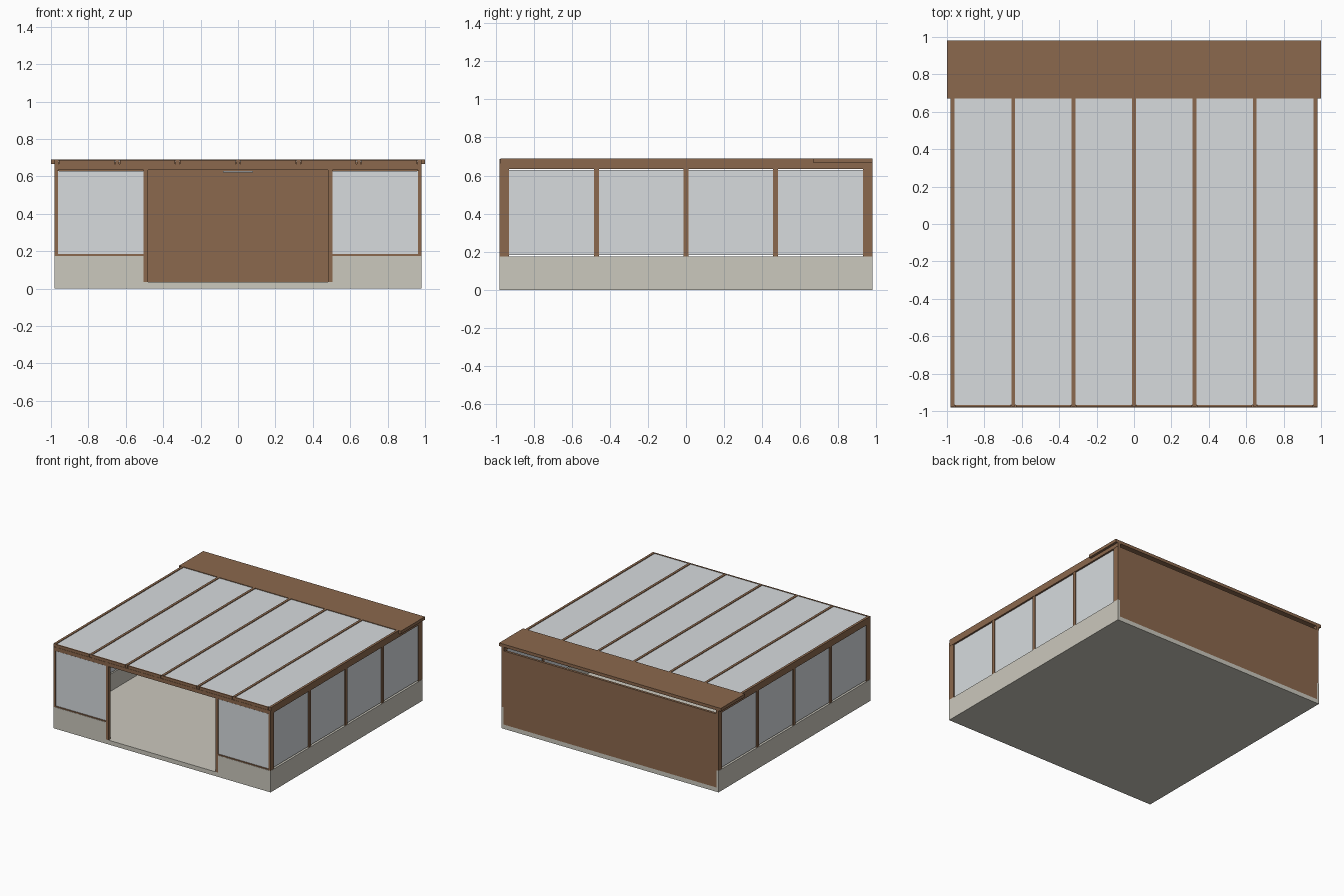
import bpy

if "Cube" in bpy.data.objects:
    bpy.data.objects.remove(bpy.data.objects["Cube"])

def material(name, rgb):
    m = bpy.data.materials.new(name)
    m.diffuse_color = (*rgb, 1)
    m.use_nodes = True
    m.node_tree.nodes["Principled BSDF"].inputs["Base Color"].default_value = m.diffuse_color
    return m

WOOD = material("brown_wood", (0.26, 0.14, 0.075))
STONE = material("cream_stone", (0.60, 0.58, 0.51))
GLASS = material("pale_glass", (0.68, 0.71, 0.73))

def box(name, x, y, z, mat):
    """Box from (min, max) ranges."""
    bpy.ops.mesh.primitive_cube_add(size=1, location=[(a + b) / 2 for a, b in (x, y, z)])
    o = bpy.context.object
    o.name = name
    o.scale = [b - a for a, b in (x, y, z)]
    bpy.ops.object.transform_apply(location=False, rotation=False, scale=True)
    o.data.materials.append(mat)
    return o

def pair(name, x, y, z, mat):
    """Same box on the right and mirrored to the left."""
    box(name + "_right", x, y, z, mat)
    box(name + "_left", (-x[1], -x[0]), y, z, mat)

# floor slab
box("floor_slab", (-0.98, 0.98), (-0.98, 0.98), (0, 0.035), STONE)

# low walls
pair("side_low_wall", (0.96, 0.98), (-0.98, 0.98), (0.035, 0.175), STONE)
pair("front_low_wall", (0.505, 0.96), (-0.98, -0.96), (0.035, 0.175), STONE)
pair("front_sill", (0.505, 0.965), (-0.978, -0.96), (0.175, 0.184), WOOD)

# solid back wall
box("back_wall", (-0.96, 0.96), (0.96, 0.98), (0.035, 0.635), WOOD)

# side posts, glazing and top rail
edges = [(-0.965, -0.93), (-0.483, -0.457), (-0.013, 0.013), (0.457, 0.483), (0.93, 0.98)]
for i, y in enumerate(edges):
    pair(f"side_post_{i}", (0.958, 0.978), y, (0.175, 0.635), WOOD)
for i in range(4):
    pair(f"side_glass_{i}", (0.963, 0.971), (edges[i][1], edges[i + 1][0]), (0.182, 0.63), GLASS)
pair("side_top_rail", (0.955, 0.98), (-0.98, 0.98), (0.635, 0.665), WOOD)

# front posts, glazing and beam
pair("front_corner_post", (0.962, 0.98), (-0.98, -0.965), (0.175, 0.635), WOOD)
pair("door_post", (0.482, 0.505), (-0.98, -0.955), (0.035, 0.635), WOOD)
pair("front_glass", (0.505, 0.962), (-0.972, -0.964), (0.184, 0.63), GLASS)
box("front_beam", (-0.98, 0.98), (-0.98, -0.955), (0.635, 0.665), WOOD)

# roof rafters, panes and front trims
xs = [-0.97, -0.645, -0.323, 0, 0.323, 0.645, 0.97]
for i, x in enumerate(xs):
    box(f"roof_rafter_{i}", (x - 0.01, x + 0.01), (-0.975, 0.67), (0.662, 0.69), WOOD)
for i in range(6):
    a, b = xs[i] + 0.01, xs[i + 1] - 0.01
    box(f"roof_glass_{i}", (a, b), (-0.968, 0.67), (0.677, 0.685), GLASS)
    box(f"roof_front_trim_{i}", (a + 0.004, b - 0.004), (-0.978, -0.968), (0.665, 0.688), WOOD)

# back roof board
box("back_roof_board", (-1, 1), (0.67, 0.98), (0.665, 0.69), WOOD)

# small ceiling lamp
box("ceiling_lamp", (-0.08, 0.08), (0.24, 0.27), (0.62, 0.63), GLASS)
